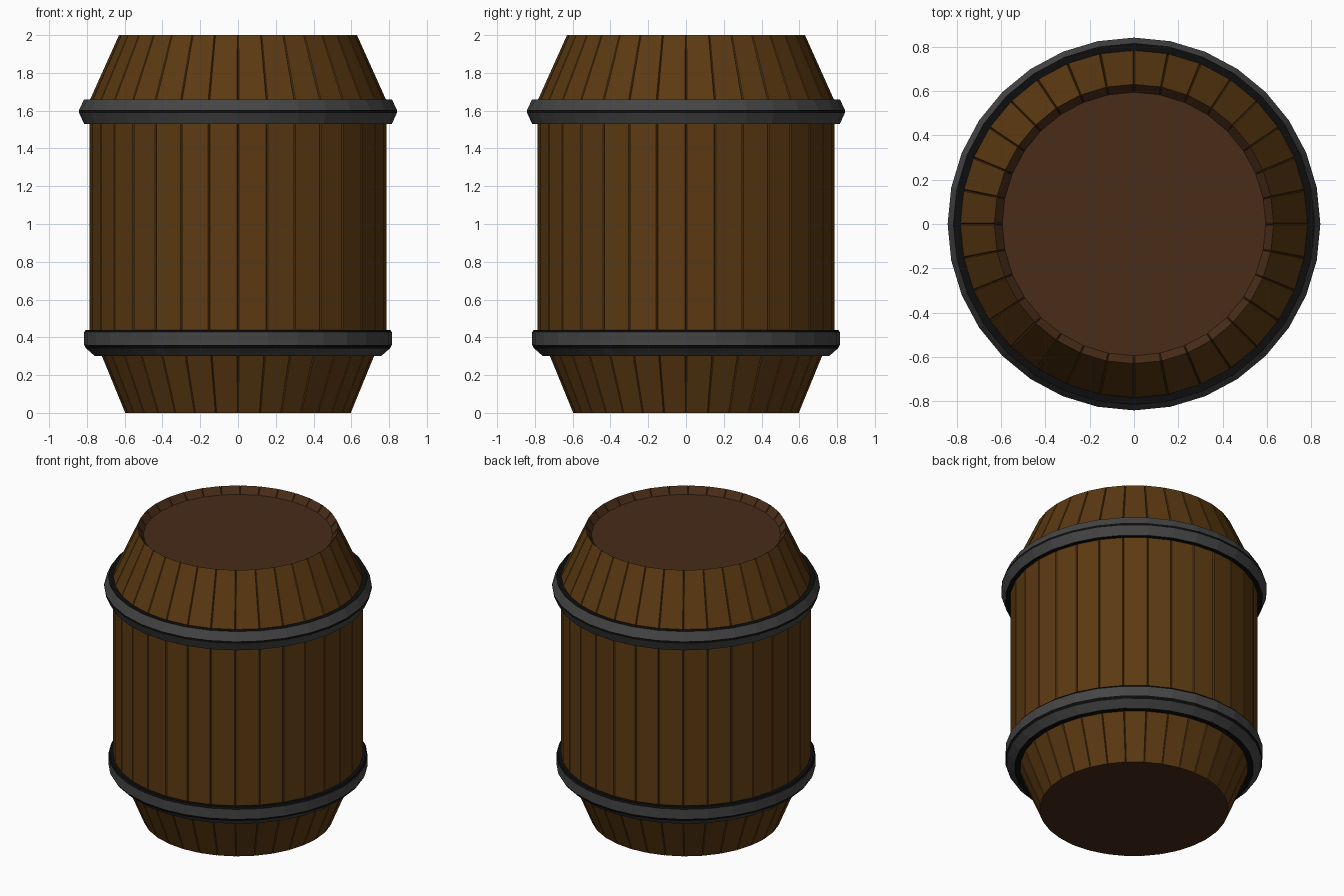
import bpy, bmesh
from math import cos, sin, pi

if "Cube" in bpy.data.objects:
    bpy.data.objects.remove(bpy.data.objects["Cube"])

SIDES = 32


def material(name, rgb):
    m = bpy.data.materials.new(name)
    m.diffuse_color = (*rgb, 1)
    m.use_nodes = True
    m.node_tree.nodes["Principled BSDF"].inputs["Base Color"].default_value = m.diffuse_color
    return m


wood = material("stave_wood", (0.107, 0.042, 0.006))
lid_wood = material("lid_wood", (0.065, 0.025, 0.009))
iron = material("hoop_iron", (0.06, 0.06, 0.06))
black = material("hoop_dark", (0.004, 0.004, 0.004))


def ring(bm, r, z, groove=0.0):
    """One loop of vertices; a groove depth cuts a narrow notch at every seam."""
    verts = []
    for i in range(SIDES):
        a = 2 * pi * i / SIDES
        steps = [(-0.006, 0), (0, groove), (0.006, 0)] if groove else [(0, 0)]
        for da, cut in steps:
            rr = r - cut
            verts.append(bm.verts.new((rr * cos(a + da), rr * sin(a + da), z)))
    return verts


def bridge(bm, low, high, mat=0):
    n = len(low)
    for i in range(n):
        j = (i + 1) % n
        bm.faces.new((low[i], low[j], high[j], high[i])).material_index = mat


def finish(bm, name, mats):
    bmesh.ops.recalc_face_normals(bm, faces=bm.faces)
    mesh = bpy.data.meshes.new(name)
    bm.to_mesh(mesh)
    bm.free()
    for m in mats:
        mesh.materials.append(m)
    ob = bpy.data.objects.new(name, mesh)
    bpy.context.collection.objects.link(ob)


# Staves with recessed lid and flat base, one closed shell
bm = bmesh.new()
profile = [(0.597, 0), (0.72, 0.3), (0.785, 0.44), (0.785, 1.655), (0.63, 2.0)]
loops = [ring(bm, r, z, 0.008) for r, z in profile]
for a, b in zip(loops, loops[1:]):
    bridge(bm, a, b)
lid = ring(bm, 0.594, 1.955, 0.0005)
bridge(bm, loops[-1], lid, 1)
bm.faces.new(lid).material_index = 1
bm.faces.new(loops[0][::-1]).material_index = 1
finish(bm, "barrel_body", [wood, lid_wood])


# Iron hoops: closed cross-section, dark strips marked by index
def hoop(name, section, dark):
    bm = bmesh.new()
    rings = [ring(bm, r, z) for r, z in section]
    for i, a in enumerate(rings):
        bridge(bm, a, rings[(i + 1) % len(rings)], 1 if i in dark else 0)
    finish(bm, name, [iron, black])


hoop("upper_hoop",
     [(0.77, 1.53), (0.815, 1.53), (0.841, 1.588), (0.841, 1.604),
      (0.815, 1.66), (0.77, 1.66)], {0, 2, 4, 5})
hoop("lower_hoop",
     [(0.71, 0.30), (0.757, 0.30), (0.805, 0.342), (0.815, 0.36),
      (0.815, 0.427), (0.807, 0.438), (0.77, 0.438)], {0, 2, 4, 5, 6})
